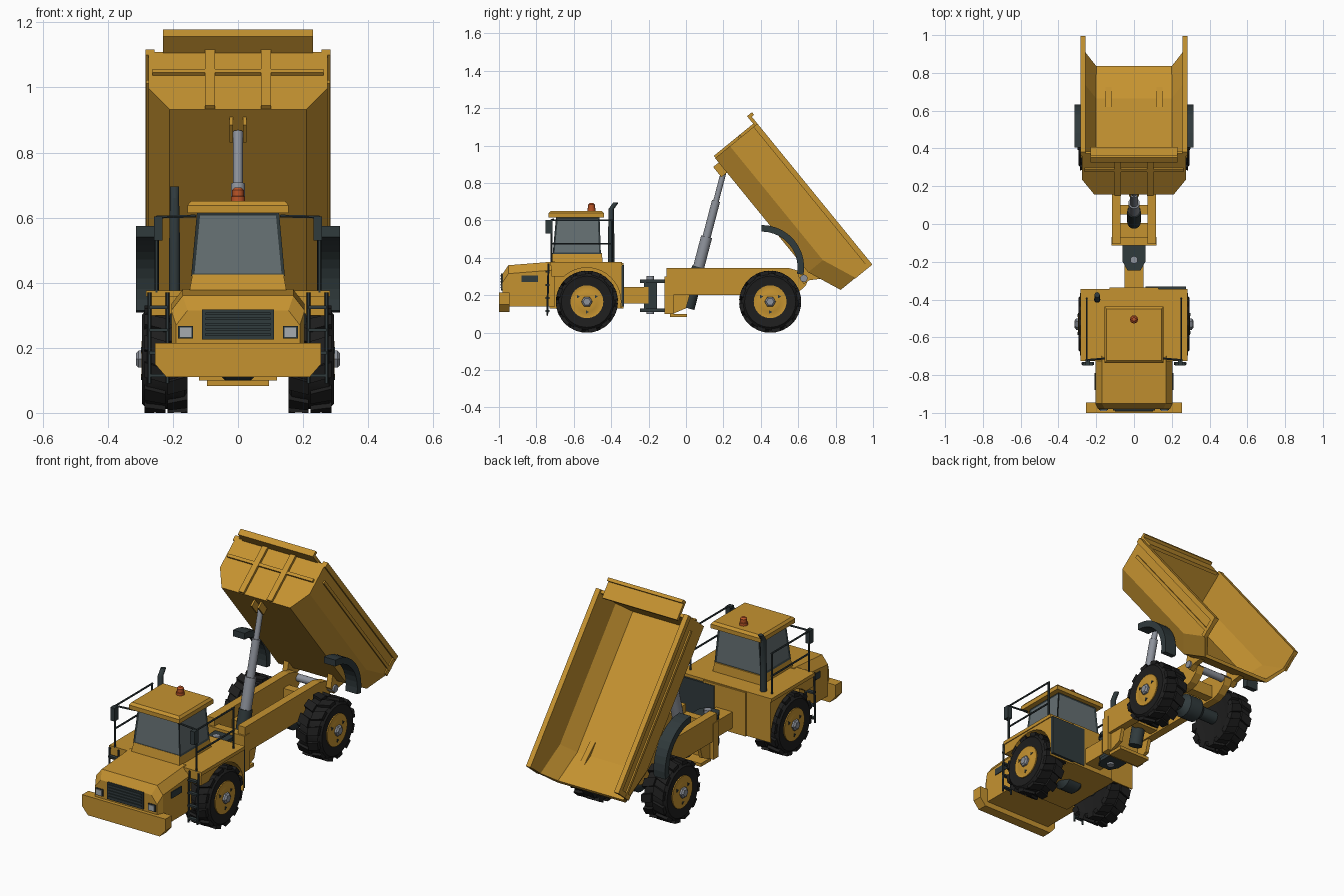
import bpy, bmesh
from math import sin, cos, pi, radians
from mathutils import Vector, Matrix

cube = bpy.data.objects.get("Cube")
if cube:
    bpy.data.objects.remove(cube)


def material(name, *rgb):
    m = bpy.data.materials.new(name)
    m.use_nodes = True
    m.diffuse_color = (*rgb, 1)
    m.node_tree.nodes["Principled BSDF"].inputs["Base Color"].default_value = (*rgb, 1)
    return m


yellow = material("ochre yellow", .56, .29, .03)
dark = material("dark slate", .03, .043, .046)
rubber = material("black rubber", .013, .013, .013)
glass = material("grey glass", .13, .16, .17)
steel = material("grey steel", .27, .29, .33)
lamp = material("pale lamp", .38, .41, .43)
orange = material("beacon orange", .5, .09, .02)
round_parts = []


def solid(name, mat, *shells, fix=True, capped=(True, True)):
    """Each shell is a list of equal rings, bridged and capped."""
    bm = bmesh.new()
    for rings in shells:
        vs = [[bm.verts.new(p) for p in ring] for ring in rings]
        n = len(vs[0])
        for a, b in zip(vs, vs[1:]):
            for j in range(n):
                k = (j + 1) % n
                bm.faces.new((a[j], b[j], b[k], a[k]))
        for ring, wanted in zip((vs[0], vs[-1]), capped):
            if wanted:
                bm.faces.new(ring)
    if fix:
        bmesh.ops.recalc_face_normals(bm, faces=bm.faces)
    me = bpy.data.meshes.new(name)
    bm.to_mesh(me)
    bm.free()
    me.materials.append(mat)
    ob = bpy.data.objects.new(name, me)
    bpy.context.collection.objects.link(ob)
    return ob


def rect(x, y, z):
    return [(x[0], y[0], z), (x[1], y[0], z), (x[1], y[1], z), (x[0], y[1], z)]


def box(name, mat, x, y, z):
    return solid(name, mat, [rect(x, y, z[0]), rect(x, y, z[1])])


def prism(name, mat, x, profile):
    """Extrude a (y, z) profile across x."""
    return solid(name, mat, [[(h, *p) for p in profile] for h in x])


def rod(name, mat, path, radii, sides=12):
    """Round bar through the points; one radius or one for each point."""
    pts = [Vector(p) for p in path]
    if not isinstance(radii, (list, tuple)):
        radii = [radii] * len(pts)
    turn = (pts[-1] - pts[0]).to_track_quat('Z', 'Y')
    rings = [[p + turn @ Vector((r * cos(2 * pi * i / sides), r * sin(2 * pi * i / sides), 0))
              for i in range(sides)] for p, r in zip(pts, radii)]
    ob = solid(name, mat, rings)
    if sides > 6:
        round_parts.append(ob)
    return ob


def arc(cy, cz, r, start, end, steps):
    return [(cy + r * cos(radians(start + (end - start) * i / steps)),
             cz + r * sin(radians(start + (end - start) * i / steps))) for i in range(steps + 1)]


def span(s, a, b):
    return sorted((s * a, s * b))


# Wheels with staggered slanted tread blocks
AXLE = .165
for end, cy in (("front", -.53), ("rear", .45)):
    for side, s in (("left", 1), ("right", -1)):
        tag = f"{end}_{side}_"

        def turned(name, mat, profile, sides=24):
            return rod(tag + name, mat, [(s * x, cy, AXLE) for x, r in profile],
                       [r for x, r in profile], sides)

        turned("tyre", rubber, [(.165, .09), (.155, .135), (.165, .153), (.28, .153),
                                (.295, .137), (.288, .09)])
        lugs = []
        for i in range(24):
            xa, xb = ((.155, .217), (.223, .287))[i % 2]
            lean = .12 * (1 if i % 2 else -1)
            mid = 2 * pi * i / 24
            rings = []
            for r, half in ((.13, .17), (.166, .14)):
                ring = []
                for x, t in ((xa, -half), (xb, -half), (xb, half), (xa, half)):
                    a = mid + t + lean * (.5 if x == xa else -.5)
                    ring.append((s * x, cy + r * cos(a), AXLE + r * sin(a)))
                rings.append(ring)
            lugs.append(rings)
        solid(tag + "tread", rubber, *lugs)
        turned("rim", yellow, [(.2, .088), (.294, .088), (.291, .07), (.296, .055), (.296, .03)])
        turned("hub", steel, [(.28, .03), (.306, .03), (.314, .02)], 6)
        for k in range(3):
            a = 2 * pi * k / 3 + pi / 6
            c = Vector((s * .296, cy + .055 * cos(a), AXLE + .055 * sin(a)))
            rod(tag + "rim_hole", dark, [c - Vector((s * .004, 0, 0)), c + Vector((s * .002, 0, 0))], .011, 3)
    rod(end + "_axle", dark, [(x, cy, AXLE) for x in (-.2, -.07, -.04, .04, .07, .2)],
        [.035, .035, .065, .065, .035, .035], 16)

# Hood, tapered toward the nose
sections = []
for y, w, top in ((-.98, .19, .315), (-.95, .205, .36), (-.7, .205, .38)):
    half = [(w, .14), (w, top - .045), (w - .035, top)]
    sections.append([(x, y, z) for x, z in half] + [(-x, y, z) for x, z in reversed(half)])
solid("hood", yellow, sections)
solid("bumper", yellow, [[(x, y, z) for x, z in ((-.255, .215), (-.255, .15), (-.22, .11), (.22, .11),
                                                  (.255, .15), (.255, .215))] for y in (-1, -.945)])
box("grille", dark, (-.11, .11), (-.988, -.97), (.225, .317))
for i in range(5):
    z = .237 + i * .016
    box("grille_slat", dark, (-.1, .1), (-.993, -.985), (z, z + .008))

# Front chassis, deck and neck
box("front_chassis", yellow, (-.155, .155), (-.73, -.345), (.13, .37))
box("rear_housing", yellow, (-.13, .13), (-.42, -.335), (.13, .372))
box("rear_grille", dark, (.06, .275), (-.345, -.332), (.14, .36))
box("deck", yellow, (-.283, .283), (-.725, -.343), (.357, .376))
box("neck", yellow, (-.05, .05), (-.34, -.2), (.155, .245))

for side, s in (("left", 1), ("right", -1)):
    tag = side + "_"
    prism(tag + "front_fender", yellow, span(s, .15, .278),
          [(-.72, .3), (-.72, .37), (-.345, .37), (-.345, .13), (-.352, .13)]
          + arc(-.53, AXLE, .182, 0, 133, 12))
    box(tag + "headlight_frame", dark, span(s, .138, .184), (-.986, -.96), (.229, .267))
    box(tag + "headlight", lamp, span(s, .143, .179), (-.99, -.98), (.233, .263))
    box(tag + "hood_vent", dark, span(s, .2, .209), (-.88, -.79), (.27, .306))
    # Ladder
    for x in (.217, .272):
        rod(tag + "ladder_rail", dark, [(s * x, -.742, .09), (s * x, -.735, .37)], .006, 6)
    for i in range(4):
        z = .11 + i * .07
        box(tag + "ladder_rung", dark, span(s, .217, .272), (-.75, -.73), (z, z + .01))
    # Handrails and mirrors
    for y in (-.72, -.395):
        rod(tag + "rail_post", dark, [(s * .25, y, .37), (s * .25, y, .6)], .006, 6)
    for z in (.475, .6):
        rod(tag + "side_rail", dark, [(s * .25, -.72, z), (s * .25, -.39, z)], .005, 6)
    rod(tag + "mirror_arm", dark, [(s * .13, -.71, .605), (s * .25, -.72, .602)], .005, 6)
    box(tag + "mirror", dark, span(s, .232, .258), (-.75, -.715), (.53, .603))

# Cab: yellow base, framed windows, overhanging roof
solid("cab_base", yellow, [rect((-.15, .15), (-.725, -.445), .37), rect((-.14, .14), (-.712, -.45), .425)])
cab = solid("cab_windows", dark, [rect((-.144, .144), (-.713, -.455), .42),
                                  rect((-.126, .126), (-.695, -.462), .618)])
cab.data.materials.append(glass)
bm = bmesh.new()
bm.from_mesh(cab.data)
panes = [f for f in bm.faces if abs(f.normal.z) < .5]
bmesh.ops.inset_individual(bm, faces=panes, thickness=.014, depth=-.004)
for f in panes:
    f.material_index = 1
bm.to_mesh(cab.data)
bm.free()
solid("cab_roof", yellow, [rect((-.155, .155), (-.735, -.438), .615), rect((-.155, .155), (-.735, -.438), .638),
                           rect((-.145, .145), (-.722, -.45), .651)])
rod("beacon", orange, [(0, -.505, z) for z in (.65, .665, .666, .685, .693)], [.022, .022, .018, .018, .01])
rod("exhaust", dark, [(-.195, -.4, .37), (-.195, -.4, .5), (-.195, -.4, .66), (-.195, -.375, .695)],
    [.017, .017, .014, .014])

# Articulated joint
for z in (.11, .265):
    solid("hinge_plate", dark, [[(x, y, h) for x, y in ((-.035, -.245), (.035, -.245), (.06, -.2),
                                                        (.06, -.105), (-.06, -.105), (-.06, -.2))]
                                for h in (z, z + .02)])
box("hinge_block", dark, (-.045, .045), (-.225, -.155), (.12, .27))
rod("hinge_pin", steel, [(0, -.19, .1), (0, -.19, .302)], .02)

# Rear frame
box("frame_bulkhead", yellow, (-.12, .12), (-.115, -.068), (.1, .3))
box("frame_skid", yellow, (-.095, .095), (-.085, .005), (.082, .1))
for s in (-1, 1):
    prism("frame_rail", yellow, span(s, .072, .117),
          [(-.105, .2), (-.105, .345), (.55, .345), (.62, .325), (.655, .29), (.64, .25), (.6, .215), (.56, .2)])
    prism("frame_gusset", yellow, span(s, .08, .1), [(-.07, .1), (-.07, .2), (.02, .2), (0, .13)])
    prism("bed_lug", yellow, span(s, .12, .15), [(.6, .3), (.63, .26), (.66, .28), (.74, .29), (.62, .4)])
for y in (.05, .5):
    box("frame_crossbar", yellow, (-.08, .08), (y, y + .05), (.21, .28))
rod("bed_pivot", steel, [(-.16, .63, .29), (.16, .63, .29)], .02)

# Telescopic hoist
foot, head = Vector((0, .01, .13)), Vector((0, .203, .865))
for name, a, b, r, mat in (("hoist_barrel", 0, .3, .036, dark), ("hoist_sleeve", .12, .52, .03, steel),
                           ("hoist_stage", .5, .78, .022, steel), ("hoist_rod", .76, 1, .015, steel)):
    rod(name, mat, [foot.lerp(head, a), foot.lerp(head, b)], r, 16)

# Tipped bed, built level and then rotated about its front lower edge
tilt = Matrix.Translation((0, .165, .94)) @ Matrix.Rotation(radians(-50.8), 4, 'X')
rings = []
for u, lift in ((0, 0), (.787, 0), (.97, .075)):
    half = [(-.275, .268), (-.275, .09 + lift), (-.21, -.012 + lift)]
    rings.append([(x, u, n) for x, n in half] + [(-x, u, n) for x, n in reversed(half)])
shell = solid("bed_shell", yellow, rings, fix=False, capped=(True, False))
bm = bmesh.new()
bm.from_mesh(shell.data)
lid = [f for f in bm.faces if all(v.co.z > .26 for v in f.verts)]
bmesh.ops.delete(bm, geom=lid, context='FACES')
bm.to_mesh(shell.data)
bm.free()
thick = shell.modifiers.new("plate thickness", 'SOLIDIFY')
thick.thickness = .018
thick.offset = -1
thick.use_even_offset = True
bed = [shell]
for s in (-1, 1):
    bed += [
        box("bed_rim", yellow, span(s, .256, .284), (0, .972), (.252, .28)),
        box("bed_side_rib", yellow, span(s, .27, .283), (.06, .972), (.188, .205)),
        box("headboard_upright", yellow, span(s, .07, .102), (-.014, .005), (-.01, .268)),
        box("hoist_bracket", yellow, span(s, .016, .026), (.03, .1), (-.05, 0)),
        box("tail_post", yellow, span(s, .27, .282), (.945, .972), (.16, .26)),
    ]
bed.append(box("headboard_rib", yellow, (-.262, .262), (-.012, .005), (.153, .17)))
bed.append(box("headboard_lip", yellow, (-.23, .23), (-.062, .04), (.262, .28)))
bed.append(box("headboard_lip_edge", yellow, (-.23, .23), (-.066, -.048), (.262, .296)))
for ob in bed:
    ob.matrix_world = tilt

# Curved rear mudguards
for s in (-1, 1):
    prism("rear_mudguard", dark, span(s, .243, .314),
          arc(.405, .348, .227, 90, -10, 10) + arc(.405, .348, .192, -10, 90, 10))

for ob in bpy.context.selected_objects:
    ob.select_set(False)
for ob in round_parts:
    ob.select_set(True)
bpy.context.view_layer.objects.active = round_parts[0]
bpy.ops.object.shade_smooth_by_angle(angle=radians(32))
